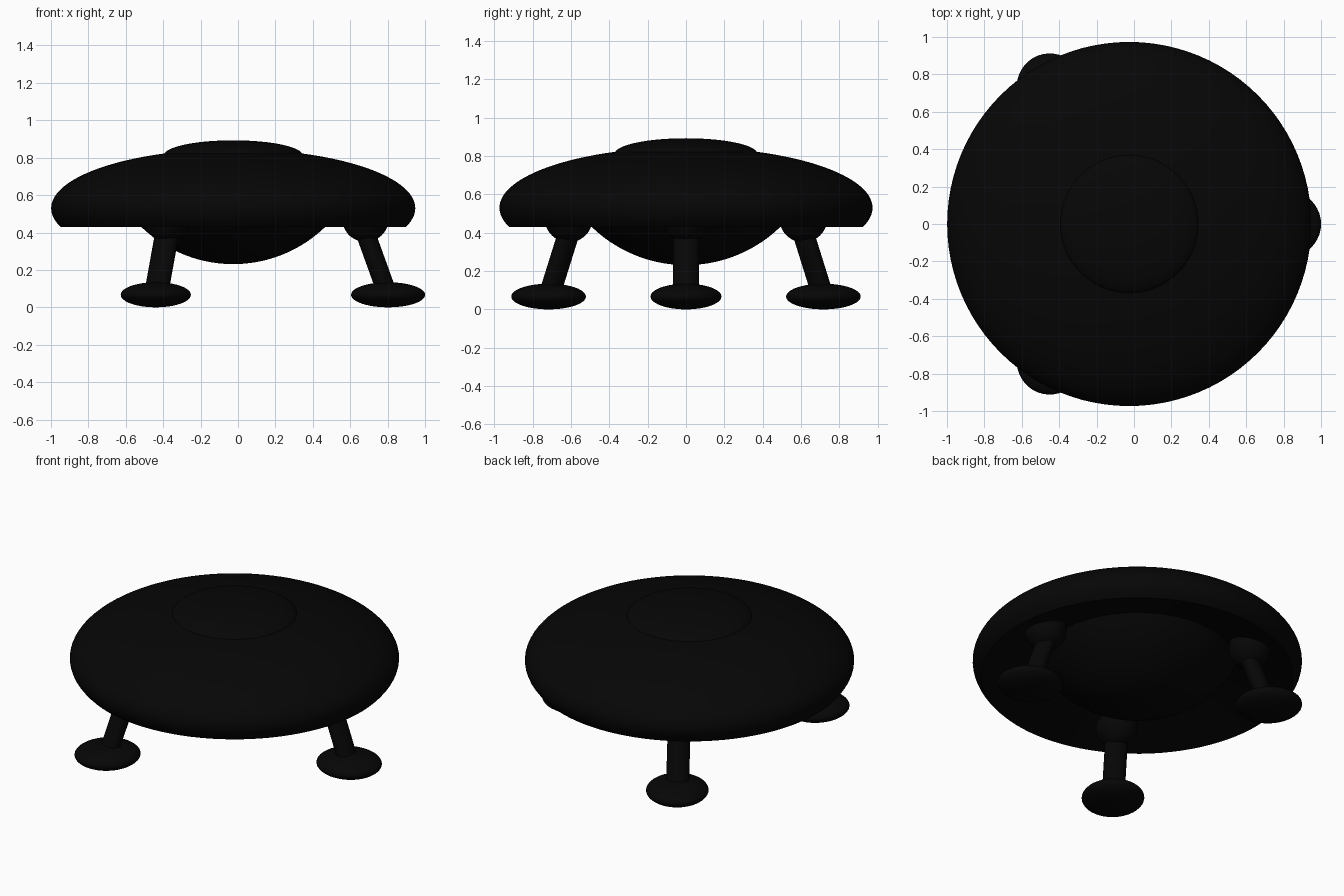
import bpy, bmesh, math
from mathutils import Matrix

if "Cube" in bpy.data.objects:
    bpy.data.objects.remove(bpy.data.objects["Cube"])

CX = -0.0255          # axis of the hull and of the leg ring
EQ = 0.53             # height of the hull's widest ring

dark = bpy.data.materials.new("near black")
dark.diffuse_color = (0.0018, 0.0018, 0.0018, 1)
dark.use_nodes = True
dark.node_tree.nodes["Principled BSDF"].inputs["Base Color"].default_value = dark.diffuse_color


def finish(name, bm, angle=35):
    bmesh.ops.recalc_face_normals(bm, faces=bm.faces)
    me = bpy.data.meshes.new(name)
    bm.to_mesh(me)
    bm.free()
    me.materials.append(dark)
    ob = bpy.data.objects.new(name, me)
    bpy.context.collection.objects.link(ob)
    bpy.ops.object.select_all(action='DESELECT')
    ob.select_set(True)
    bpy.context.view_layer.objects.active = ob
    bpy.ops.object.shade_smooth_by_angle(angle=math.radians(angle))
    return ob


def lathe(name, profile, steps=96):
    """Spin (radius, z) points around the hull axis."""
    bm = bmesh.new()
    vs = [bm.verts.new((r, 0, z)) for r, z in profile]
    es = [bm.edges.new(p) for p in zip(vs, vs[1:])]
    bmesh.ops.spin(bm, geom=vs + es, cent=(0, 0, 0), axis=(0, 0, 1),
                   angle=math.tau, steps=steps, use_duplicate=False)
    bmesh.ops.remove_doubles(bm, verts=bm.verts, dist=1e-5)
    bmesh.ops.translate(bm, verts=bm.verts, vec=(CX, 0, 0))
    return finish(name, bm)


def arc(a, b, zc, t0, t1, n):
    """Elliptical arc as (radius, z); angles in degrees from the equator."""
    ts = [math.radians(t0 + (t1 - t0) * i / n) for i in range(n + 1)]
    return [(max(0.0, a * math.cos(t)), zc + b * math.sin(t)) for t in ts]


# Hull: flattened lens, underside rising gently from the rim to the belly
lathe("hull", arc(0.9735, 0.316, EQ, 90, -18.6, 36) + [(0.57, EQ)])

# Low dome on top and round belly below
lathe("top_dome", arc(0.372, 0.081, 0.812, 90, 0, 16))
lathe("belly", arc(0.707, 0.707, 0.938, -90, -35, 24))


def leg_part(name, bm, turn):
    m = Matrix.Translation((CX, 0, 0)) @ Matrix.Rotation(turn, 4, 'Z')
    bmesh.ops.transform(bm, matrix=m, verts=bm.verts)
    return finish(name, bm)


def ellipsoid(r, z, sx, sy, sz):
    bm = bmesh.new()
    m = Matrix.Translation((r, 0, z)) @ Matrix.Diagonal((sx, sy, sz, 1))
    bmesh.ops.create_uvsphere(bm, u_segments=40, v_segments=24, radius=1, matrix=m)
    return bm


# Three legs: hip ball, splayed strut, rounded foot pad
for i, side in enumerate(("right", "back_left", "front_left")):
    turn = math.tau * i / 3
    leg_part(side + "_hip", ellipsoid(0.707, 0.472, 0.124, 0.124, 0.122), turn)
    leg_part(side + "_foot", ellipsoid(0.828, 0.067, 0.198, 0.185, 0.067), turn)
    bm = bmesh.new()
    bmesh.ops.create_cone(bm, cap_ends=True, segments=32, radius1=1, radius2=1, depth=1,
                          matrix=Matrix.Diagonal((0.055, 0.068, 0.34, 1)))
    for v in bm.verts:                     # lean outwards towards the foot
        v.co.z += 0.245
        v.co.x += 0.804 - 0.361 * (v.co.z - 0.128)
    leg_part(side + "_strut", bm, turn)
